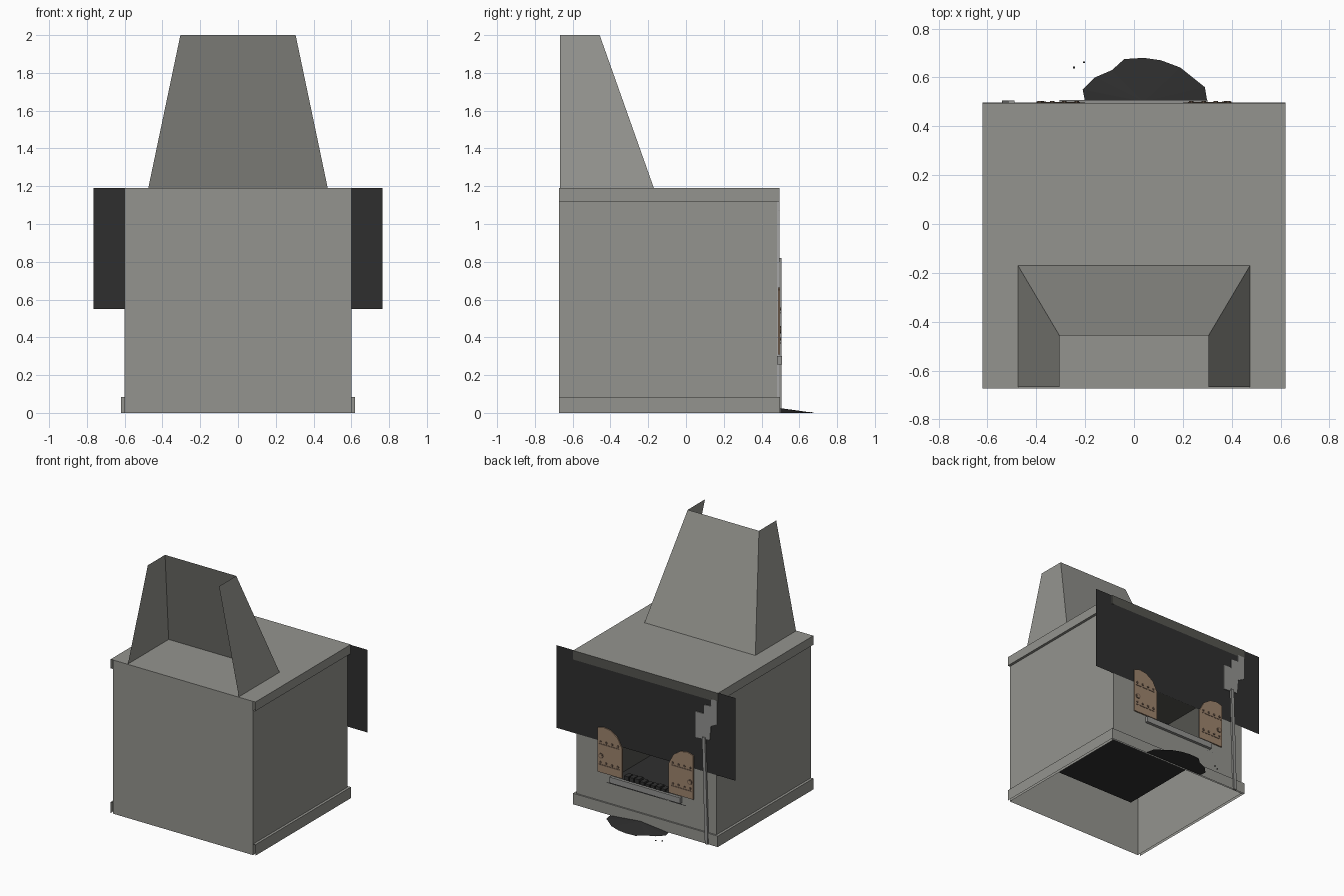
import bpy, bmesh, math, random

if "Cube" in bpy.data.objects:
    bpy.data.objects.remove(bpy.data.objects["Cube"])
random.seed(4)


def material(name, r, g, b):
    m = bpy.data.materials.new(name)
    m.diffuse_color = (r, g, b, 1)
    m.use_nodes = True
    m.node_tree.nodes["Principled BSDF"].inputs["Base Color"].default_value = m.diffuse_color
    return m


STONE = material("stone grey", 0.296, 0.296, 0.272)
IRON = material("iron grey", 0.29, 0.29, 0.28)
SOOT = material("soot black", 0.028, 0.028, 0.028)
SMOKED = material("smoked stone", 0.09, 0.09, 0.08)
RUST = material("rusty brown", 0.34, 0.23, 0.153)
DARK_RUST = material("dark rust", 0.17, 0.115, 0.08)


def mesh(name, verts, faces, mat):
    me = bpy.data.meshes.new(name)
    me.from_pydata(verts, [], faces)
    ob = bpy.data.objects.new(name, me)
    bpy.context.collection.objects.link(ob)
    me.materials.append(mat)
    return ob


def box(name, lo, hi, mat, skip=()):
    """Box from two corners; skip leaves named sides open."""
    v = [(x, y, z) for x in (lo[0], hi[0]) for y in (lo[1], hi[1]) for z in (lo[2], hi[2])]
    sides = {"left": (0, 1, 3, 2), "right": (4, 6, 7, 5), "front": (0, 4, 5, 1),
             "back": (2, 3, 7, 6), "bottom": (0, 2, 6, 4), "top": (1, 5, 7, 3)}
    return mesh(name, v, [f for k, f in sides.items() if k not in skip], mat)


def plate(name, outline, y0, y1, mat):
    """Upright slab: an x-z outline extruded from y0 to y1."""
    n = len(outline)
    v = [(x, y0, z) for x, z in outline] + [(x, y1, z) for x, z in outline]
    f = [tuple(range(n)), tuple(range(2 * n - 1, n - 1, -1))]
    f += [(i, i + n, (i + 1) % n + n, (i + 1) % n) for i in range(n)]
    ob = mesh(name, v, f, mat)
    bm = bmesh.new()
    bm.from_mesh(ob.data)
    bmesh.ops.recalc_face_normals(bm, faces=bm.faces)
    bm.to_mesh(ob.data)
    bm.free()
    return ob


def stud(name, x, z, r, y0, y1, mat, sides=6):
    pts = [(x + r * math.cos(math.tau * i / sides), z + r * math.sin(math.tau * i / sides))
           for i in range(sides)]
    return plate(name, pts, y0, y1, mat)


# Hollow body, open below and behind
WALL = 0.485
box("body_shell", (-0.6, -0.673, 0), (0.6, WALL, 1.12), STONE, ("bottom", "back", "top"))

# Back wall in four pieces around the fire opening
for name, x0, x1, z0, z1 in (("wall_left", -0.6, -0.2, 0, 1.12), ("wall_right", 0.2, 0.6, 0, 1.12),
                             ("wall_low", -0.2, 0.2, 0, 0.29), ("wall_high", -0.2, 0.2, 0.55, 1.12)):
    mesh(name, [(x0, WALL, z0), (x0, WALL, z1), (x1, WALL, z1), (x1, WALL, z0)], [(0, 1, 2, 3)], STONE)

# Top slab and base moulding
mesh("top_slab", [(-0.62, -0.673, 1.19), (0.62, -0.673, 1.19), (0.62, 0.495, 1.19), (-0.62, 0.495, 1.19)],
     [(0, 1, 2, 3)], STONE)
mesh("top_front", [(-0.6, -0.673, 1.12), (0.6, -0.673, 1.12), (0.6, -0.673, 1.19), (-0.6, -0.673, 1.19)],
     [(0, 1, 2, 3)], STONE)
mesh("smoked_trim", [(-0.62, 0.495, 1.12), (-0.62, 0.495, 1.19), (0.62, 0.495, 1.19), (0.62, 0.495, 1.12)],
     [(0, 1, 2, 3)], SMOKED)
for label, z0, z1 in (("top", 1.12, 1.19), ("base", 0, 0.085)):
    for s in (-1, 1):
        a, b = sorted((s * 0.6, s * 0.62))
        skip = ("front", "back", "bottom" if z0 == 0 else "top", "left" if s > 0 else "right")
        box(label + "_side_trim", (a, -0.673, z0), (b, 0.495, z1), STONE, skip)
box("base_back_trim", (-0.62, WALL, 0), (0.62, 0.497, 0.085), STONE, ("bottom",))

# Firebox behind the opening
box("firebox", (-0.34, -0.44, 0.24), (0.34, WALL, 0.70), SMOKED, ("back", "bottom"))
box("firebox_floor", (-0.34, -0.44, 0.237), (0.34, WALL, 0.243), SOOT)
for i in range(9):
    x = -0.18 + i * 0.045
    h = random.uniform(0.02, 0.04)
    box("coal", (x - 0.018, 0.42, 0.24), (x + 0.018, 0.475, 0.29 + h), SOOT)

# Open-fronted hood
lower = [(-0.475, -0.668), (-0.475, -0.17), (0.475, -0.17), (0.475, -0.668)]
upper = [(-0.305, -0.668), (-0.305, -0.457), (0.305, -0.457), (0.305, -0.668)]
mesh("hood", [(x, y, 1.19) for x, y in lower] + [(x, y, 2.0) for x, y in upper],
     [(i, i + 4, i + 5, i + 1) for i in range(3)], STONE)

# Wide soot sheet above the fire
mesh("soot_sheet", [(-0.765, 0.489, 0.55), (-0.765, 0.489, 1.19), (0.765, 0.489, 1.19), (0.765, 0.489, 0.55)],
     [(0, 1, 2, 3)], SOOT)

# Ledge under the opening
box("hearth_ledge", (-0.305, WALL, 0.255), (0.3, 0.507, 0.3), IRON)

# Pair of riveted rusty plates
PLATE = [(0.2, 0.31), (0.41, 0.31), (0.41, 0.65), (0.36, 0.665), (0.30, 0.655), (0.24, 0.615), (0.2, 0.54)]
for s in (-1, 1):
    plate("rust_plate", [(s * x, z) for x, z in PLATE], 0.487, 0.497, RUST)
    for z in (0.37, 0.53):
        a, b = sorted((s * 0.22, s * 0.40))
        box("plate_seam", (a, 0.495, z - 0.004), (b, 0.499, z + 0.004), DARK_RUST)
        for i in range(4):
            stud("rivet", s * (0.235 + i * 0.05), z + 0.02, 0.009, 0.495, 0.503, DARK_RUST)
    stud("plate_bolt", s * 0.38, 0.44, 0.02, 0.495, 0.502, DARK_RUST, 10)
    stud("bolt_head", s * 0.38, 0.44, 0.012, 0.5, 0.504, RUST, 10)

# Shovel: ragged blade and long handle reaching the ground
plate("shovel_blade", [(-0.43, 1.0), (-0.43, 0.80), (-0.55, 0.81), (-0.56, 0.92), (-0.615, 0.95),
                       (-0.615, 1.13), (-0.56, 1.13), (-0.56, 1.075), (-0.50, 1.07), (-0.50, 1.0)],
      0.49, 0.496, IRON)
plate("shovel_handle", [(-0.49, 0.82), (-0.515, 0.82), (-0.54, 0.0), (-0.515, 0.0)], 0.49, 0.505, IRON)

# Ash pile: fan rising to the wall, with loose crumbs
rim = [(-0.20, 0.50), (-0.21, 0.55), (-0.16, 0.60), (-0.09, 0.63), (-0.04, 0.675), (0.04, 0.68),
       (0.11, 0.67), (0.19, 0.64), (0.29, 0.56), (0.30, 0.50)]
n = len(rim)
mesh("ash_pile", [(x, y, 0) for x, y in rim] + [(0.04, 0.50, 0.025)],
     [(i + 1, i, n) for i in range(n - 1)] + [tuple(range(n))], SOOT)
for x, y in ((-0.245, 0.64), (-0.205, 0.662)):
    box("ash_crumb", (x - 0.004, y - 0.004, 0), (x + 0.004, y + 0.004, 0.006), SOOT)
